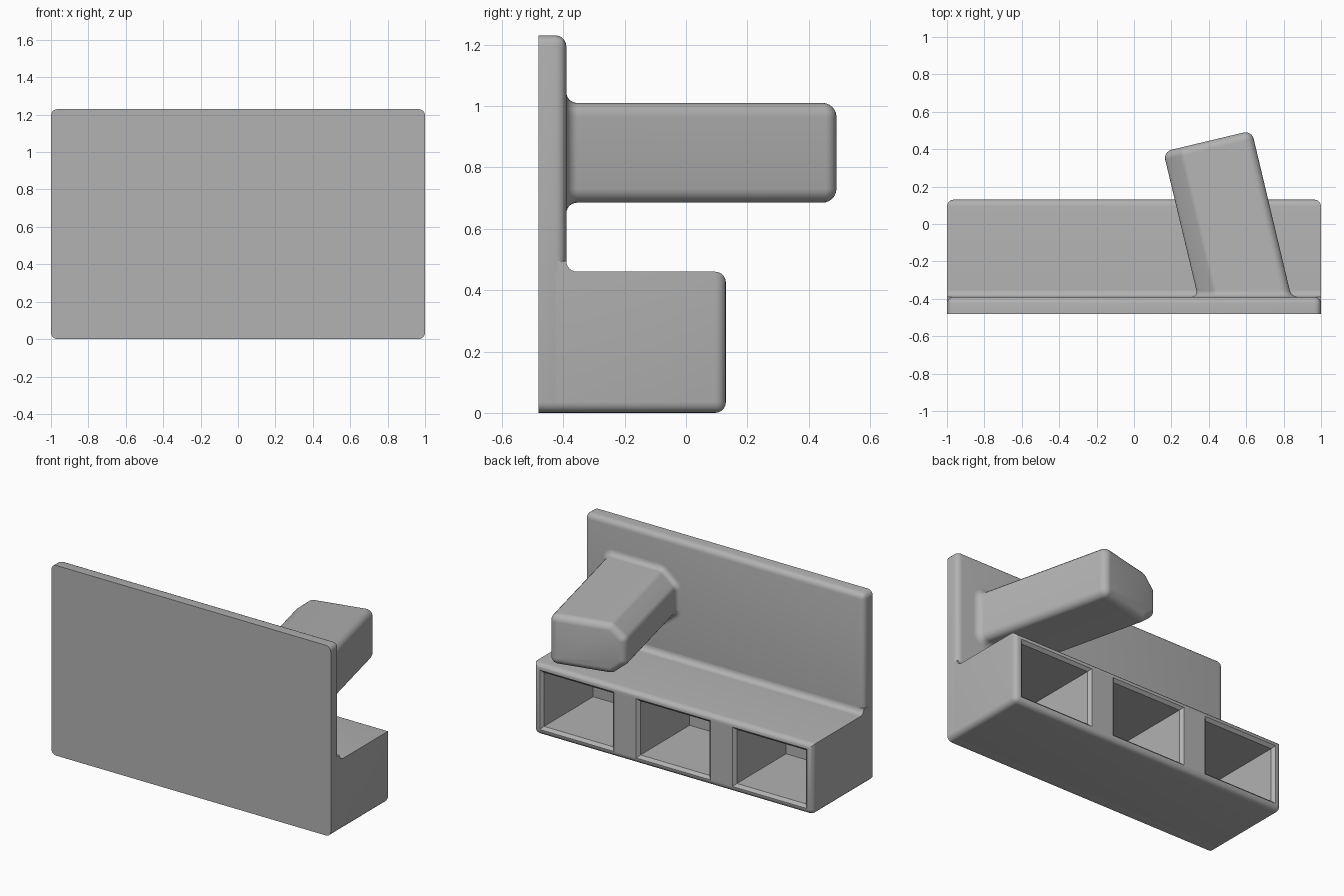
import bpy, bmesh, math
from mathutils import Vector

cube = bpy.data.objects.get("Cube")
if cube:
    bpy.data.objects.remove(cube, do_unlink=True)

grey = bpy.data.materials.new("plain_grey")
grey.use_nodes = True
COLOUR = (0.445, 0.445, 0.445, 1)
grey.diffuse_color = COLOUR
grey.node_tree.nodes["Principled BSDF"].inputs["Base Color"].default_value = COLOUR

R = 0.035                     # general edge radius
BACK, PLATE, SHELF = -0.48, -0.39, 0.13
TOP, SHELF_TOP = 1.23, 0.46


def finish(name, bm):
    bmesh.ops.recalc_face_normals(bm, faces=bm.faces)
    mesh = bpy.data.meshes.new(name)
    bm.to_mesh(mesh)
    bm.free()
    mesh.materials.append(grey)
    obj = bpy.data.objects.new(name, mesh)
    bpy.context.collection.objects.link(obj)
    return obj


def activate(obj):
    bpy.ops.object.select_all(action="DESELECT")
    obj.select_set(True)
    bpy.context.view_layer.objects.active = obj


def smooth(obj):
    activate(obj)
    bpy.ops.object.shade_smooth_by_angle(angle=math.radians(28))


def loft(bm, rings):
    """Skin closed rings of points and cap both ends."""
    loops = [[bm.verts.new(p) for p in ring] for ring in rings]
    for a, b in zip(loops, loops[1:]):
        for i in range(len(a)):
            j = (i + 1) % len(a)
            bm.faces.new((a[i], a[j], b[j], b[i]))
    bm.faces.new(loops[0])
    bm.faces.new(loops[-1])


def rect(x, half_x, z0, z1, y):
    return [(x - half_x, y, z0), (x + half_x, y, z0),
            (x + half_x, y, z1), (x - half_x, y, z1)]


def rounded_block(name, y0, y1, z1, round_top):
    """Full-width block, rounded on its rear rim and its depthwise corners."""
    bm = bmesh.new()
    loft(bm, [rect(0, 1, 0, z1, y0), rect(0, 1, 0, z1, y1)])
    chosen = []
    for e in bm.edges:
        a, b = (v.co for v in e.verts)
        rim = a.y == b.y and abs(a.y - y1) < 1e-5
        depthwise = a.y != b.y and (round_top or a.z < 0.1)
        if rim or depthwise:
            chosen.append(e)
    bmesh.ops.bevel(bm, geom=chosen, offset=R, segments=5,
                    profile=0.5, affect="EDGES")
    return finish(name, bm)


# Upright plate
smooth(rounded_block("upright_plate", BACK, PLATE, TOP, True))

# Shelf with three open pockets
shelf = rounded_block("pocket_shelf", BACK + 0.02, SHELF, SHELF_TOP, False)
bm = bmesh.new()
for x in (-0.69, 0, 0.69):
    loft(bm, [rect(x, w, z0, SHELF_TOP - z0, y) for w, z0, y in (
        (0.265, 0.038, SHELF + 0.05), (0.265, 0.038, SHELF),
        (0.247, 0.056, SHELF - 0.018), (0.247, 0.056, PLATE))])
cutter = finish("pocket_cutter", bm)
cutter.hide_render = True
cut = shelf.modifiers.new("pockets", "BOOLEAN")
cut.operation, cut.object, cut.solver = "DIFFERENCE", cutter, "EXACT"
activate(shelf)
bpy.ops.object.modifier_apply(modifier=cut.name)
bpy.data.objects.remove(cutter, do_unlink=True)
smooth(shelf)

# Concave fillet where the shelf meets the plate
section = [(PLATE - 0.03, SHELF_TOP - 0.01), (PLATE + R, SHELF_TOP - 0.01)]
for i in range(7):
    a = math.pi / 2 * i / 6
    section.append((PLATE + R - R * math.sin(a), SHELF_TOP + R - R * math.cos(a)))
section.append((PLATE - 0.03, SHELF_TOP + R))
bm = bmesh.new()
loft(bm, [[(x, y, z) for y, z in section] for x in (-1, 1)])
smooth(finish("shelf_fillet", bm))

# Angled arm: rounded outline with one chamfered side
ANGLE = math.radians(13.4)
ACROSS = Vector((math.cos(ANGLE), math.sin(ANGLE), 0))
ALONG = Vector((-math.sin(ANGLE), math.cos(ANGLE), 0))
TIP = Vector((0.393, 0.443, 0))
CORNER = 0.045
OUTLINE = [Vector(p) for p in ((0.243, 0.685), (0.243, 1.01), (-0.145, 1.01),
                               (-0.243, 0.93), (-0.243, 0.765), (-0.145, 0.685))]


def outline(grow):
    """Outline points with round corners, grown outwards by an amount."""
    pts, n = [], len(OUTLINE)
    for i, p in enumerate(OUTLINE):
        before = (p - OUTLINE[i - 1]).normalized()
        after = (OUTLINE[(i + 1) % n] - p).normalized()
        n1, n2 = Vector((before.y, -before.x)), Vector((after.y, -after.x))
        centre = p - CORNER * (n1 + n2) / (1 + n1.dot(n2))
        for k in range(6):
            normal = n1.lerp(n2, k / 5).normalized()
            pts.append(centre + normal * (CORNER + grow))
    return pts


def ring_at_plane(y, grow):
    ring = []
    for u, v in outline(grow):
        p = TIP + ACROSS * u + Vector((0, 0, v))
        ring.append(p + ALONG * ((y - p.y) / ALONG.y))
    return ring


def ring_at_tip(t, grow):
    return [TIP + ACROSS * u + ALONG * t + Vector((0, 0, v)) for u, v in outline(grow)]


rings = [ring_at_plane(PLATE - 0.03, R)]
for i in range(7):            # flare into the plate
    a = math.pi / 2 * i / 6
    rings.append(ring_at_plane(PLATE + R * (1 - math.cos(a)), R * (1 - math.sin(a))))
for i in range(7):            # rounded tip
    a = math.radians(86) * i / 6
    rings.append(ring_at_tip(CORNER * (math.sin(a) - 1), CORNER * (math.cos(a) - 1)))
bm = bmesh.new()
loft(bm, rings)
smooth(finish("angled_arm", bm))
